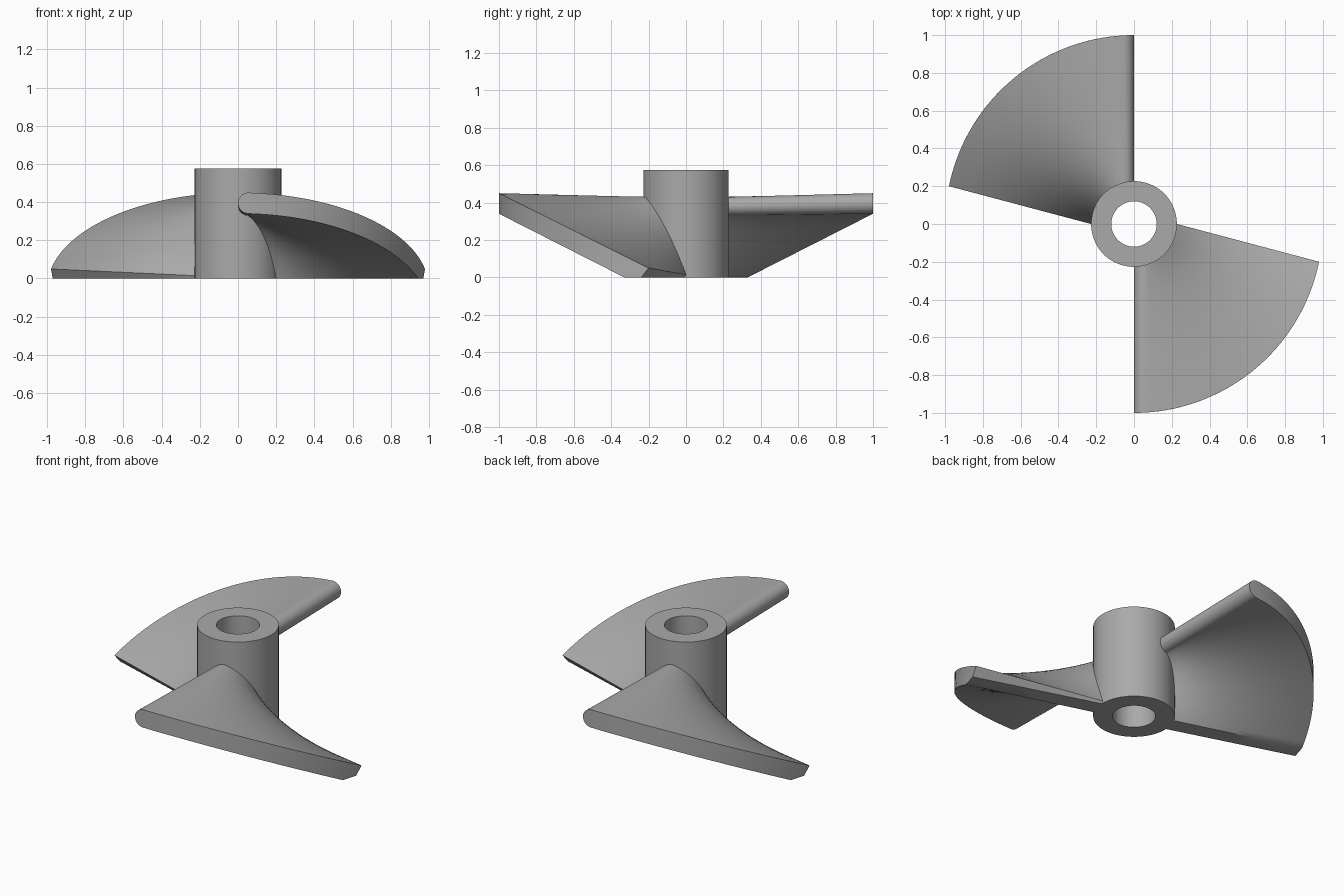
import bpy, bmesh
from math import sin, cos, asin, acos, pi, radians
from mathutils import Vector, Matrix

default = bpy.data.objects.get("Cube")
if default:
    bpy.data.objects.remove(default)

HUB_R, BORE_R, HUB_H = 0.227, 0.12, 0.575
CURVE_STEPS, NOSE_STEPS, SPAN_STEPS = 32, 8, 10

grey = bpy.data.materials.new("plain grey")
grey.use_nodes = True
COLOUR = (0.4, 0.4, 0.4, 1)
grey.diffuse_color = COLOUR
grey.node_tree.nodes["Principled BSDF"].inputs["Base Color"].default_value = COLOUR


def finish(bm, name, angle):
    """Turn a bmesh into a smooth-shaded object with crisp edges."""
    bmesh.ops.remove_doubles(bm, verts=bm.verts, dist=1e-5)
    bmesh.ops.recalc_face_normals(bm, faces=bm.faces)
    mesh = bpy.data.meshes.new(name)
    bm.to_mesh(mesh)
    bm.free()
    mesh.materials.append(grey)
    obj = bpy.data.objects.new(name, mesh)
    bpy.context.collection.objects.link(obj)
    bpy.ops.object.select_all(action='DESELECT')
    obj.select_set(True)
    bpy.context.view_layer.objects.active = obj
    bpy.ops.object.shade_smooth_by_angle(angle=radians(angle))
    return obj


# Hub: a rectangular section spun round the axis
bm = bmesh.new()
ring = [bm.verts.new(p) for p in ((BORE_R, 0, 0), (HUB_R, 0, 0),
                                  (HUB_R, 0, HUB_H), (BORE_R, 0, HUB_H))]
edges = [bm.edges.new((ring[i], ring[(i + 1) % 4])) for i in range(4)]
bmesh.ops.spin(bm, geom=ring + edges, cent=(0, 0, 0), axis=(0, 0, 1),
               angle=2 * pi, steps=96)
finish(bm, "hub", 30)


def on_cylinder(r, angle, z):
    """Point at radius r, angle measured from the front towards +x."""
    return Vector((r * sin(angle), -r * cos(angle), z))


def section(r, nose, nose_z, top, top_end, low, low_end, heel):
    """Upper and lower outlines of the blade where it meets a cylinder."""
    upper, lower = [], []
    # Rounded leading edge
    for i in range(NOSE_STEPS + 1):
        a = i / NOSE_STEPS * pi / 2
        angle = asin(nose * (1 - cos(a)) / r)
        upper.append(on_cylinder(r, angle, nose_z + nose * sin(a)))
        lower.append(on_cylinder(r, angle, nose_z - nose * sin(a)))
    # Sloping top and underside
    start = asin(nose / r)
    for i in range(1, CURVE_STEPS + 1):
        s = i / CURVE_STEPS
        a = start + (top_end - start) * s
        upper.append(on_cylinder(r, a, top(cos(a))))
        s = min(1, i / (CURVE_STEPS - 1))
        a = start + (low_end - start) * s
        lower.append(on_cylinder(r, a, max(0, low(cos(a)))))
    # Flat foot at the trailing edge
    lower[-1] = on_cylinder(r, heel, 0)
    return upper, lower


inner = section(HUB_R, 0.05, 0.38,
                lambda c: 0.015 + 0.425 * (c + 0.4 * c * (1 - c)), pi / 2,
                lambda c: 0.655 * (c - 0.47), acos(0.47), acos(0.03))
outer = section(1.0, 0.055, 0.395,
                lambda c: 0.05 + 0.5 * (c - 0.2), acos(0.2),
                lambda c: 0.508 * (c - 0.33), acos(0.33), acos(0.24))


def build_blade(name, turn):
    """Loft the root section to the tip section, starting inside the hub."""
    bm = bmesh.new()
    loops = []
    for k in range(SPAN_STEPS + 1):
        t = -0.04 + 1.04 * k / SPAN_STEPS
        loops.append([[bm.verts.new(a.lerp(b, t)) for a, b in zip(p, q)]
                      for p, q in zip(inner, outer)])
    count = len(inner[0])
    for near, far in zip(loops, loops[1:]):
        for side in (0, 1):
            for i in range(count - 1):
                bm.faces.new((near[side][i], near[side][i + 1],
                              far[side][i + 1], far[side][i]))
        # Trailing face
        bm.faces.new((near[0][-1], far[0][-1], far[1][-1], near[1][-1]))
    # Root and tip caps
    for up, down in (loops[0], loops[-1]):
        for i in range(count - 1):
            bm.faces.new((up[i], up[i + 1], down[i + 1], down[i]))
    bm.transform(Matrix.Rotation(turn, 4, 'Z'))
    return finish(bm, name, 35)


build_blade("front_blade", 0)
build_blade("back_blade", pi)
